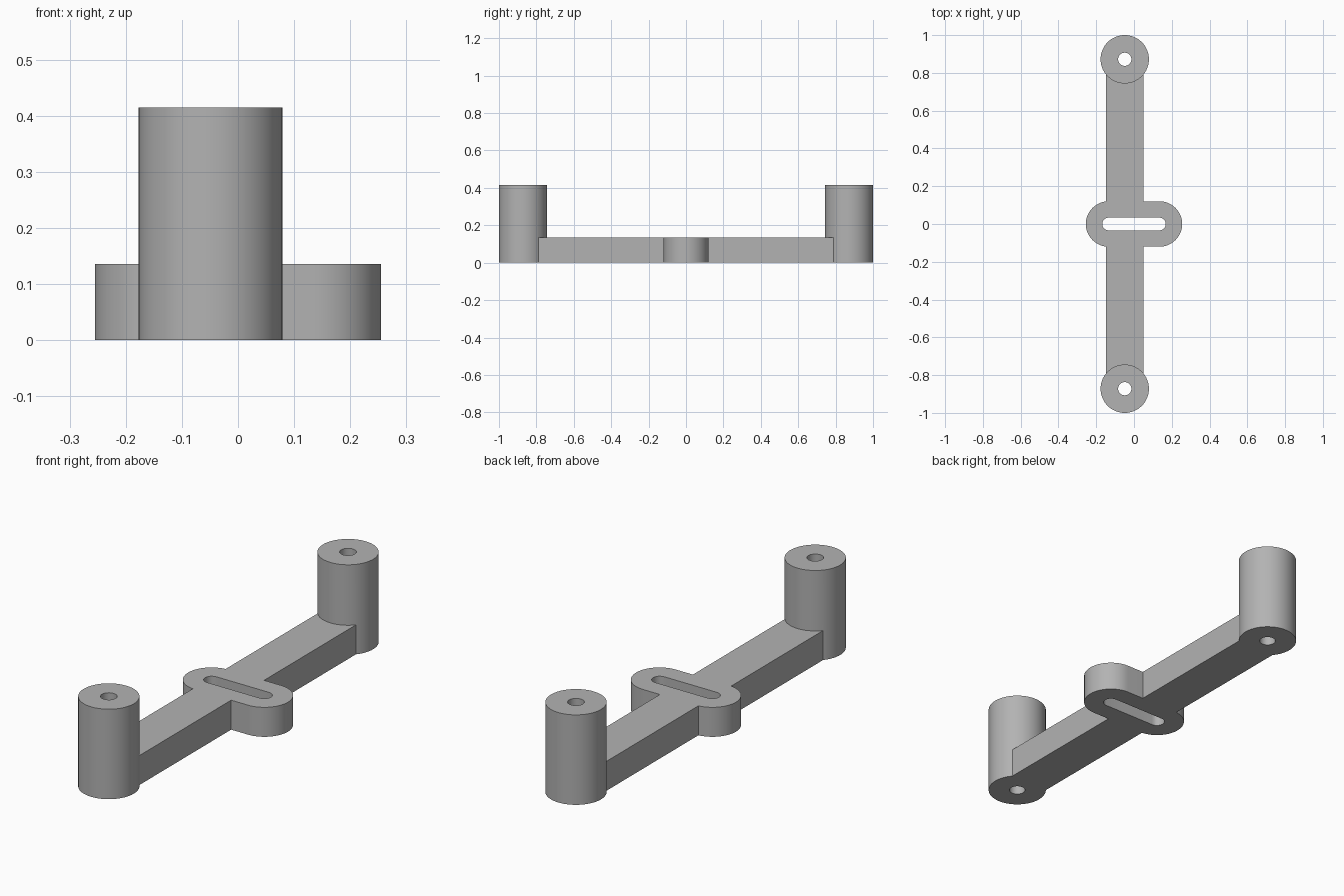
import bpy
import bmesh
from math import pi, sin, cos, radians

cube = bpy.data.objects.get("Cube")
if cube:
    bpy.data.objects.remove(cube, do_unlink=True)

AXIS_X = -0.049      # centre line of arm and posts
POST_Y = 0.872
POST_R = 0.128
POST_H = 0.415
ARM_H = 0.136
HOLE_R = 0.035

grey = bpy.data.materials.new("plain grey")
grey.use_nodes = True
grey.diffuse_color = (0.45, 0.45, 0.45, 1)
grey.node_tree.nodes["Principled BSDF"].inputs["Base Color"].default_value = grey.diffuse_color


def stadium(cx, cy, radius, reach=0.0, steps=32):
    """Rounded outline: a circle stretched along x by reach each way."""
    points = []
    for side, start in ((1, -pi / 2), (-1, pi / 2)):
        for i in range(steps + 1):
            a = start + pi * i / steps
            points.append((cx + side * reach + radius * cos(a), cy + radius * sin(a)))
    return points


def prism(name, outline, bottom, top):
    """Extrude a closed outline straight up."""
    bm = bmesh.new()
    base = bm.faces.new([bm.verts.new((x, y, bottom)) for x, y in outline])
    extruded = bmesh.ops.extrude_face_region(bm, geom=[base])["geom"]
    verts = [g for g in extruded if isinstance(g, bmesh.types.BMVert)]
    bmesh.ops.translate(bm, verts=verts, vec=(0, 0, top - bottom))
    bmesh.ops.remove_doubles(bm, verts=bm.verts, dist=1e-5)
    bmesh.ops.recalc_face_normals(bm, faces=bm.faces)
    mesh = bpy.data.meshes.new(name)
    bm.to_mesh(mesh)
    bm.free()
    mesh.materials.append(grey)
    obj = bpy.data.objects.new(name, mesh)
    bpy.context.collection.objects.link(obj)
    return obj


def combine(target, tool, operation):
    """Apply a boolean and discard the tool."""
    bpy.context.view_layer.objects.active = target
    mod = target.modifiers.new(operation, "BOOLEAN")
    mod.operation = operation
    mod.solver = "EXACT"
    mod.object = tool
    bpy.ops.object.modifier_apply(modifier=mod.name)
    bpy.data.objects.remove(tool, do_unlink=True)


# Long flat arm, its ends buried in the posts
half = 0.098
arm = [(AXIS_X + sx * half, sy * 0.82) for sx, sy in ((-1, -1), (1, -1), (1, 1), (-1, 1))]
bracket = prism("mounting_bracket", arm, 0, ARM_H)

# Rounded centre lobe and the two end posts
combine(bracket, prism("centre_lobe", stadium(0, 0, 0.12, 0.135), 0, ARM_H), "UNION")
for side in (-1, 1):
    post = prism("post", stadium(AXIS_X, side * POST_Y, POST_R), 0, POST_H)
    combine(bracket, post, "UNION")

# Adjustment slot and the bores through the posts
combine(bracket, prism("slot_cutter", stadium(0, 0, 0.034, 0.134, 16), -0.1, 0.3), "DIFFERENCE")
for side in (-1, 1):
    bore = prism("bore_cutter", stadium(AXIS_X, side * POST_Y, HOLE_R, steps=16), -0.1, 0.6)
    combine(bracket, bore, "DIFFERENCE")

# Smooth round walls, crisp edges
bpy.ops.object.select_all(action="DESELECT")
bracket.select_set(True)
bpy.context.view_layer.objects.active = bracket
bpy.ops.object.shade_smooth_by_angle(angle=radians(30))
